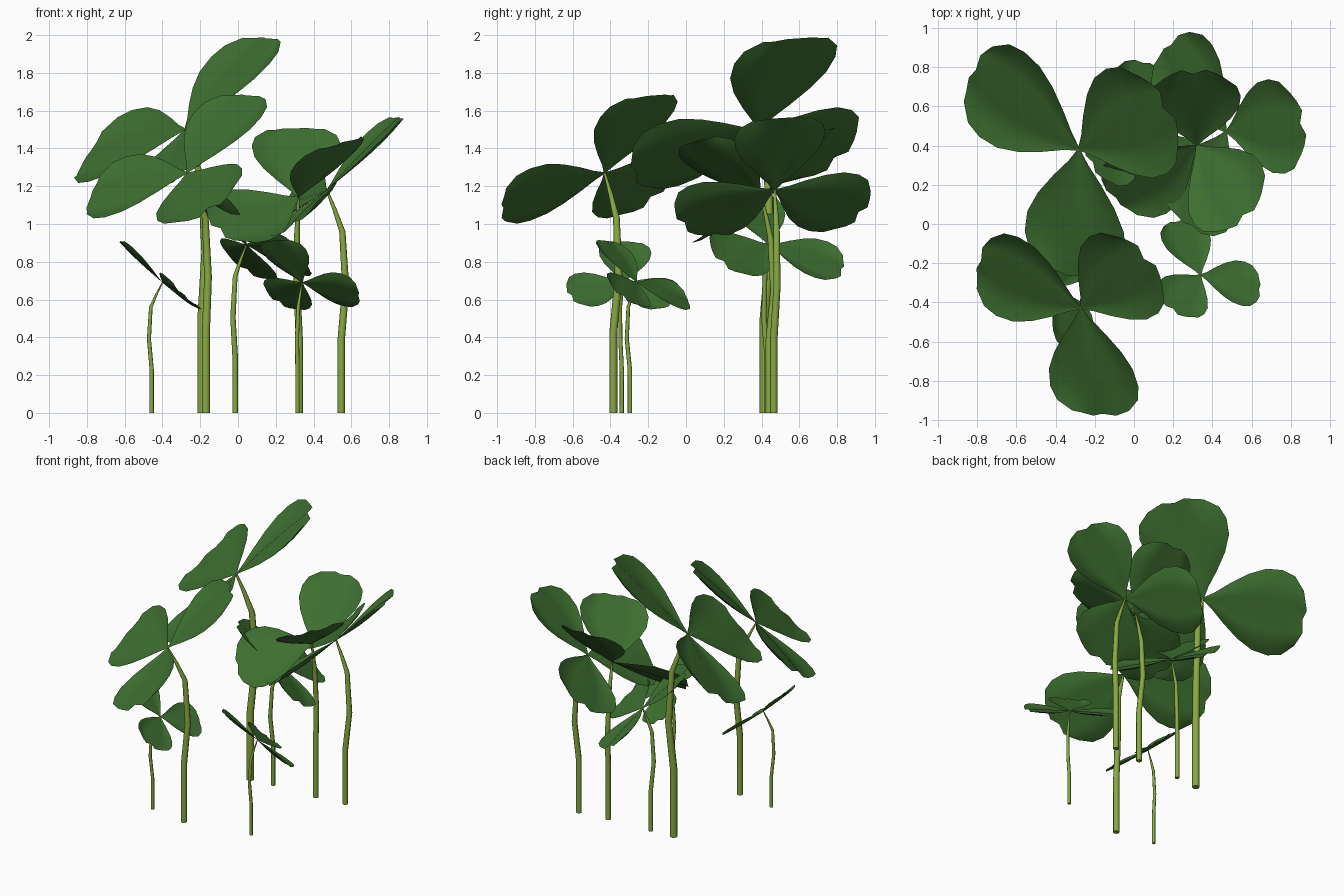
import bpy, bmesh, math
from mathutils import Vector, Matrix

if "Cube" in bpy.data.objects:
    bpy.data.objects.remove(bpy.data.objects["Cube"])


def material(name, rgb):
    m = bpy.data.materials.new(name)
    m.diffuse_color = (*rgb, 1)
    m.use_nodes = True
    m.node_tree.nodes["Principled BSDF"].inputs["Base Color"].default_value = m.diffuse_color
    return m


LEAF = material("leaf green", (0.048, 0.16, 0.030))
STEM = material("stem green", (0.25, 0.40, 0.055))

# leaflet outline at full size: distance along the midrib, half width
OUTLINE = [(0.0, 0.008), (0.07, 0.06), (0.16, 0.145), (0.27, 0.235), (0.38, 0.295),
           (0.49, 0.31), (0.58, 0.285), (0.655, 0.2)]
COLS = (-1, -0.75, -0.4, 0, 0.4, 0.75, 1)
LIFT = (0.034, 0.004, -0.014, 0.014, -0.014, 0.004, 0.034)   # cupped section with raised midrib
TIP = (0.0, 0.02, 0.045, 0.025, 0.045, 0.02, 0.0)         # slight notch at the tip

# stem path at full size: sideways bow, share of the lean to the node, height, radius
PATH = [((0, 0), 0, 0, 0.025), ((0, 0), 0, 0.5, 0.025), ((0.02, 0.03), 0, 0.85, 0.024),
        ((0, 0.02), 0, 1.22, 0.021), ((0, 0.01), 0.5, 1.37, 0.015), ((0, 0), 1, 1.5, 0.008)]

# leaflet directions and face normals at rotation zero
SLOPED = [((0.26, 0.13, 0.285), (-0.73, -0.49, 1)),
          ((-0.32, 0.25, -0.095), (-0.73, -0.49, 1)),
          ((0.0, -0.33, -0.115), (-0.73, -0.46, 1))]
# the open, cupped plant (world directions)
CUPPED = [((-0.01, 0.23, 0.225), (0, -0.7, 0.7)),
          ((-0.22, -0.14, -0.09), (0, -0.65, 0.74)),
          ((0.14, -0.21, 0.17), (-0.58, 0.42, 0.7))]


def finish(bm, name, mat):
    bmesh.ops.recalc_face_normals(bm, faces=bm.faces)
    me = bpy.data.meshes.new(name)
    bm.to_mesh(me)
    bm.free()
    me.materials.append(mat)
    for p in me.polygons:
        p.use_smooth = True
    ob = bpy.data.objects.new(name, me)
    bpy.context.collection.objects.link(ob)
    return ob


def leaflet(name, node, axis, normal, s):
    u = Vector(axis).normalized()
    n = Vector(normal)
    n = (n - u * n.dot(u)).normalized()
    v = n.cross(u)
    bm = bmesh.new()
    rows = []
    for r, (t, w) in enumerate(OUTLINE):
        k = w / 0.31
        row = []
        for c, col in enumerate(COLS):
            ext = TIP[c] if r == len(OUTLINE) - 1 else 0
            p = u * (t + ext) + v * (w * col) + n * (LIFT[c] * k)
            row.append(bm.verts.new(node + p * s))
        rows.append(row)
    for a, b in zip(rows, rows[1:]):
        for i in range(len(COLS) - 1):
            bm.faces.new((a[i], a[i + 1], b[i + 1], b[i]))
    finish(bm, name, LEAF)


def stem(name, base, node, rot, s):
    bm = bmesh.new()
    rings = []
    for (bx, by), lean, h, r in PATH:
        c = base.lerp(node, lean) + rot @ Vector((bx, by, 0)) * s
        c.z = h / 1.5 * node.z
        rings.append([bm.verts.new(c + Vector((math.cos(a), math.sin(a), 0)) * r * s)
                      for a in (math.tau * i / 8 for i in range(8))])
    for a, b in zip(rings, rings[1:]):
        for i in range(8):
            j = (i + 1) % 8
            bm.faces.new((a[i], a[j], b[j], b[i]))
    bm.faces.new(rings[0])
    bm.faces.new(rings[-1])
    ob = finish(bm, name, STEM)
    for p in (ob.data.polygons[-1], ob.data.polygons[-2]):
        p.use_smooth = False


# plants: stem base, leaf node, rotation in degrees, size, cupped or sloped
PLANTS = [
    ("tall_back_plant", (-0.19, 0.415), (-0.28, 0.38, 1.50), 0, 1.0, False),
    ("front_plant", (-0.17, -0.385), (-0.27, -0.43, 1.27), 12, 0.85, False),
    ("small_right_plant", (0.315, -0.297), (0.34, -0.26, 0.69), 204, 0.46, False),
    ("small_left_plant", (-0.457, -0.34), (-0.40, -0.33, 0.69), 151, 0.45, False),
    ("right_plant", (0.547, 0.465), (0.47, 0.47, 1.18), -20, 0.79, False),
    ("cupped_plant", (0.325, 0.44), (0.32, 0.40, 1.14), 60, 0.76, True),
    ("low_back_plant", (-0.015, 0.43), (0.045, 0.44, 0.89), 180, 0.59, False),
]
for name, base, node, deg, s, cupped in PLANTS:
    node = Vector(node)
    rot = Matrix.Rotation(math.radians(deg), 3, 'Z')
    stem(name + "_stem", Vector((*base, 0)), node, rot, s)
    turn = Matrix.Identity(3) if cupped else rot
    for i, (axis, normal) in enumerate(CUPPED if cupped else SLOPED):
        leaflet(f"{name}_leaflet_{i + 1}", node, turn @ Vector(axis), turn @ Vector(normal), s)
